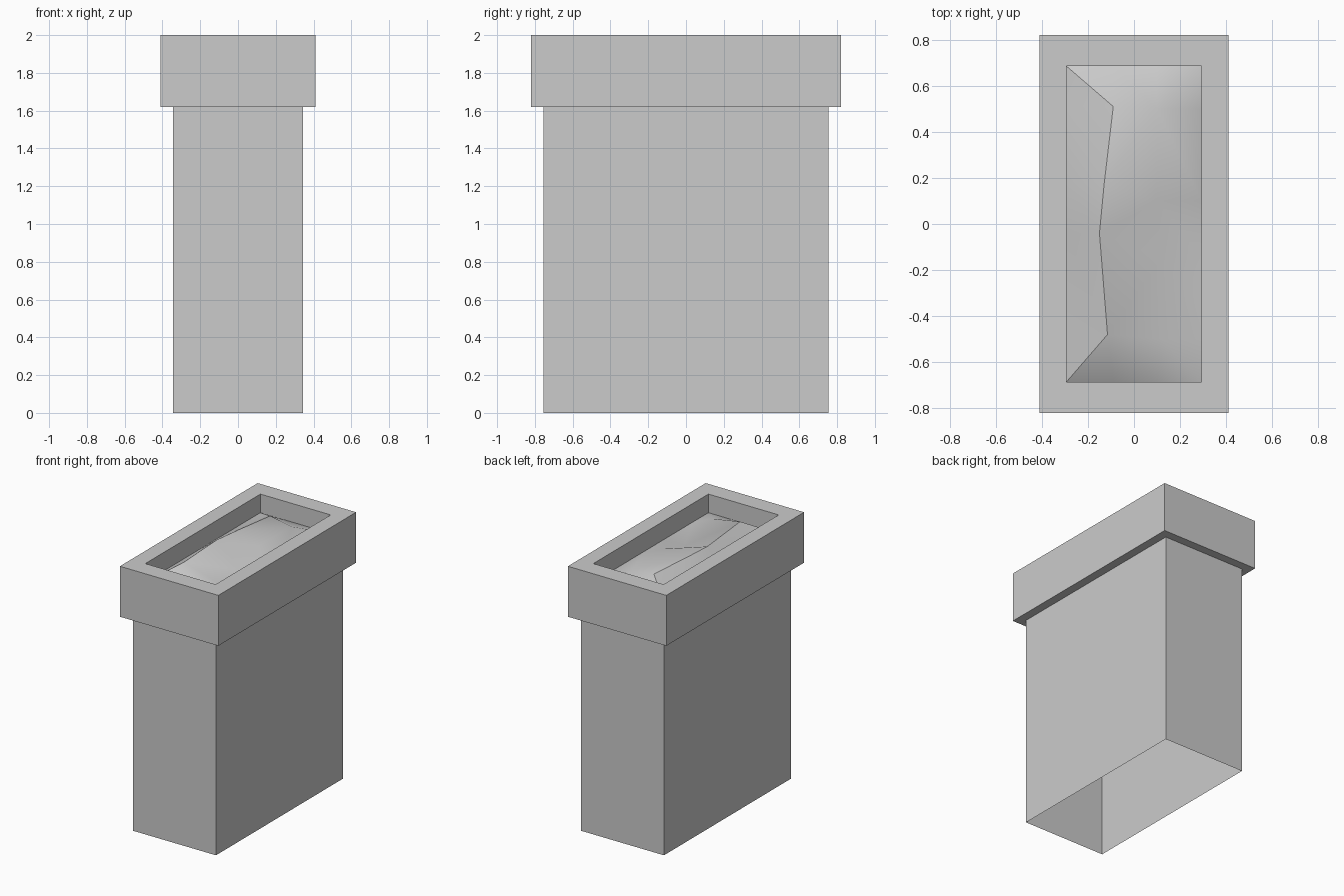
import bpy
import bmesh

cube = bpy.data.objects.get("Cube")
if cube:
    bpy.data.objects.remove(cube, do_unlink=True)

# Single stone grey for every part
stone = bpy.data.materials.new("stone_grey")
GREY = (0.6, 0.6, 0.6, 1)
stone.diffuse_color = GREY
stone.use_nodes = True
stone.node_tree.nodes["Principled BSDF"].inputs["Base Color"].default_value = GREY


def finish(bm, name):
    mesh = bpy.data.meshes.new(name)
    bm.to_mesh(mesh)
    bm.free()
    mesh.materials.append(stone)
    obj = bpy.data.objects.new(name, mesh)
    bpy.context.collection.objects.link(obj)
    return obj


def rectangle_shell(name, profile):
    """Open shell through rectangles given as (half width, half depth, height)."""
    bm = bmesh.new()
    loops = [[bm.verts.new((sx * w, sy * d, z))
              for sx, sy in ((-1, -1), (1, -1), (1, 1), (-1, 1))]
             for w, d, z in profile]
    for low, high in zip(loops, loops[1:]):
        for i in range(4):
            j = (i + 1) % 4
            bm.faces.new((low[i], low[j], high[j], high[i]))
    return finish(bm, name)


# Body: thin walls, open underneath
BODY_W, BODY_D, RIM_Z = 0.345, 0.755, 1.62
rectangle_shell("planter_body", [(BODY_W, BODY_D, 0), (BODY_W, BODY_D, RIM_Z)])

# Rim: underside ledge, outer band, top and inner wall
IN_W, IN_D, SOIL_Z = 0.293, 0.685, 1.86
rectangle_shell("planter_rim", [
    (BODY_W, BODY_D, RIM_Z), (0.41, 0.82, RIM_Z), (0.41, 0.82, 2),
    (IN_W, IN_D, 2), (IN_W, IN_D, SOIL_Z)])

# Soil: uneven mound, a crest near the right side and a lumpy slope beyond it
crest = [(-0.09, 0.51, 1.957), (-0.13, 0.17, 1.965),
         (-0.15, -0.04, 1.97), (-0.115, -0.48, 1.98)]
slope = [(0.10, 0.50, 1.93), (0.10, 0.10, 1.94),
         (0.12, -0.15, 1.86), (0.12, -0.50, 1.93)]


def edge_row(y):
    return [(x, y, SOIL_Z) for x in (-IN_W, crest[0][0], slope[0][0], IN_W)]


rows = [edge_row(IN_D)]
for c, s in zip(crest, slope):
    rows.append([(-IN_W, c[1], SOIL_Z), c, s, (IN_W, s[1], SOIL_Z)])
rows.append(edge_row(-IN_D))

bm = bmesh.new()
grid = [[bm.verts.new(p) for p in row] for row in rows]
last = len(grid) - 2
for i in range(last + 1):
    for j in range(3):
        a, b = grid[i][j], grid[i][j + 1]
        d, c = grid[i + 1][j], grid[i + 1][j + 1]
        # Corner cells fold along the line to the corner
        if (i, j) in ((0, 2), (last, 0)) or (0 < i < last and j == 1):
            tris = ((a, d, b), (b, d, c))
        else:
            tris = ((a, d, c), (a, c, b))
        for tri in tris:
            bm.faces.new(tri).smooth = True

# Sharp crease along the crest and out to both corners
crease = [grid[0][0]] + [row[1] for row in grid[1:-1]] + [grid[-1][0]]
for v, w in zip(crease, crease[1:]):
    edge = bm.edges.get((v, w))
    if edge:
        edge.smooth = False
finish(bm, "soil")
